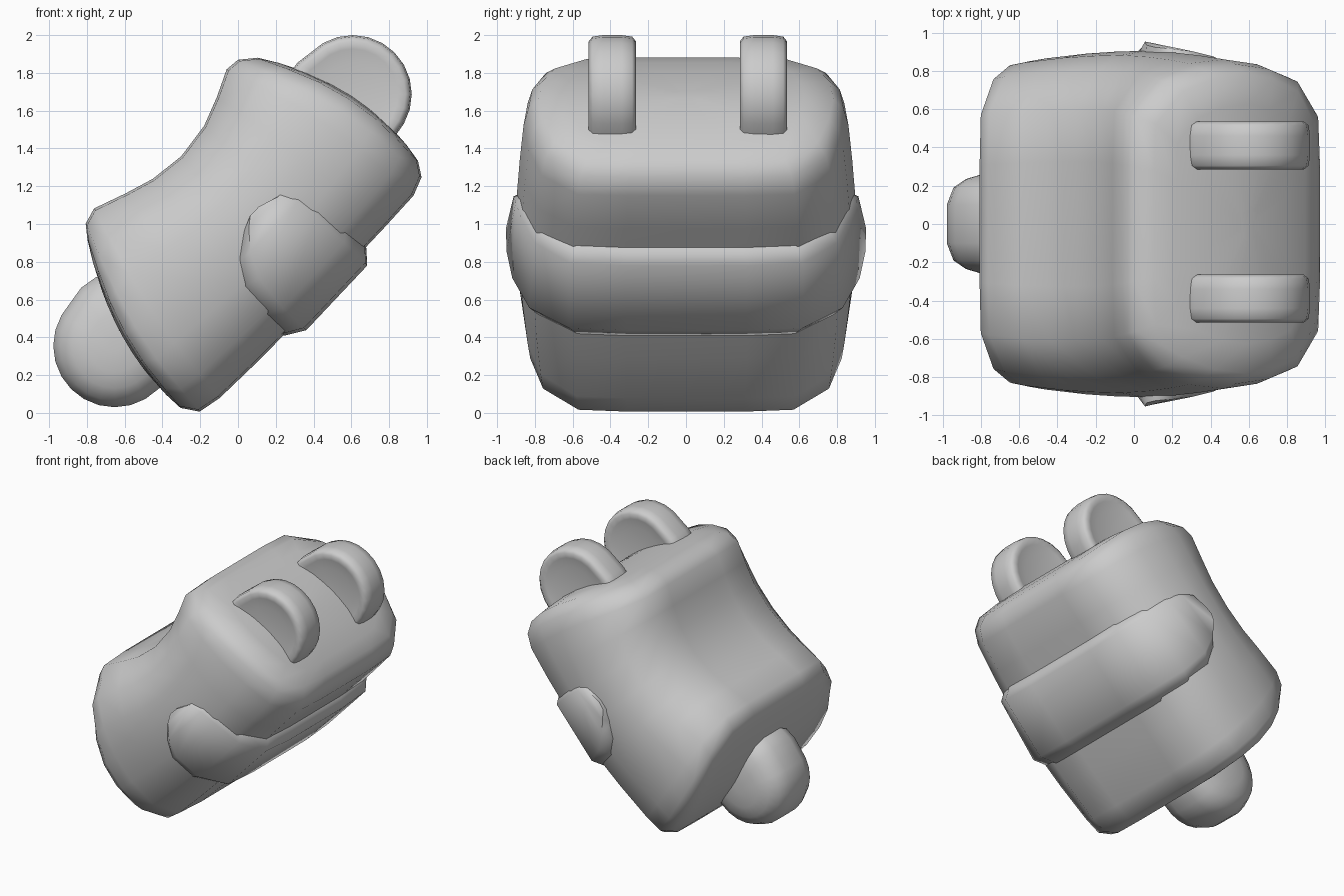
import bpy, bmesh, math

if "Cube" in bpy.data.objects:
    bpy.data.objects.remove(bpy.data.objects["Cube"])

grey = bpy.data.materials.new("plain grey")
grey.diffuse_color = (0.6, 0.6, 0.6, 1)
grey.use_nodes = True
grey.node_tree.nodes["Principled BSDF"].inputs["Base Color"].default_value = grey.diffuse_color


def tilt(s, y, t):
    """Body coordinates (along the body, sideways, towards the back) to world."""
    return (0.05 + 0.686 * s - 0.727 * t, y, 0.97 + 0.727 * s + 0.686 * t)


def finish(name, bm, angle=60):
    bmesh.ops.recalc_face_normals(bm, faces=bm.faces)
    me = bpy.data.meshes.new(name)
    bm.to_mesh(me)
    bm.free()
    me.materials.append(grey)
    ob = bpy.data.objects.new(name, me)
    bpy.context.collection.objects.link(ob)
    bpy.ops.object.select_all(action='DESELECT')
    ob.select_set(True)
    bpy.context.view_layer.objects.active = ob
    bpy.ops.object.shade_smooth_by_angle(angle=math.radians(angle))
    return ob


def loft(bm, rings):
    """Skin closed rings of points and cap both ends."""
    vs = [[bm.verts.new(p) for p in r] for r in rings]
    n = len(vs[0])
    for a, b in zip(vs, vs[1:]):
        for i in range(n):
            j = (i + 1) % n
            bm.faces.new((a[i], a[j], b[j], b[i]))
    bm.faces.new(vs[0])
    bm.faces.new(vs[-1])


# Body: rounded rectangular sections lofted along the tilted axis
half = [(0.36, 0), (0.67, 0.01), (0.89, 0.14), (0.97, 0.32), (1, 0.5),
        (0.975, 0.68), (0.89, 0.85), (0.67, 0.99), (0.36, 1)]
section = half + [(-u, v) for u, v in reversed(half)]
# underside s, t / back s, t / half width / bulge
stations = [(-0.93, -0.39, -0.62, 0.58, 0.81, -0.09),
            (-0.875, -0.477, -0.565, 0.645, 0.85, -0.08),
            (-0.75, -0.505, -0.476, 0.668, 0.865, -0.06),
            (-0.45, -0.52, -0.30, 0.60, 0.89, -0.02),
            (-0.263, -0.523, -0.147, 0.549, 0.90, 0),
            (0.0, -0.52, 0.043, 0.522, 0.905, 0),
            (0.25, -0.52, 0.242, 0.544, 0.895, 0.01),
            (0.50, -0.52, 0.40, 0.60, 0.88, 0.03),
            (0.735, -0.516, 0.542, 0.663, 0.86, 0.07),
            (0.835, -0.48, 0.62, 0.654, 0.835, 0.09),
            (0.885, -0.407, 0.70, 0.585, 0.78, 0.105)]


def body_ring(st, k=1.0):
    sb, tb, se, te, w, bulge = st
    pts = []
    for u, v in section:
        v = 0.5 + (v - 0.5) * k
        # the ends curve back towards the corners
        round_off = -0.25 * bulge * max(0, abs(u) * k - 0.6) / 0.4
        s = sb + (se - sb) * v + bulge * 4 * v * (1 - v) + round_off
        pts.append(tilt(s, u * w * k, tb + (te - tb) * v))
    return pts


bm = bmesh.new()
ends = (0.1, 0.5, 0.8)
rings = [body_ring(stations[0], k) for k in ends]
rings += [body_ring(st) for st in stations]
rings += [body_ring(stations[-1], k) for k in reversed(ends)]
loft(bm, rings)
finish("body", bm)


# Band wrapped round the underside and up both sides: y, t, s from, s to
side = [(0.945, 0.04, 0.05, 0.14), (0.955, 0.0, -0.04, 0.275),
        (0.95, -0.09, -0.15, 0.33), (0.92, -0.22, -0.24, 0.36),
        (0.83, -0.42, -0.275, 0.365), (0.62, -0.575, -0.275, 0.365),
        (0.32, -0.592, -0.275, 0.36)]
path = side + [(-y, t, a, b) for y, t, a, b in reversed(side)]


def taper(s, y):
    """The band thins towards the head on the sides."""
    return y * (1 - 0.18 * max(0, s) * max(0, abs(y) - 0.6) / 0.35)


rings = []
for y, t, a, b in path:
    iy, it = y * 0.93, t * 0.89          # edge sunk towards the body
    ky, kt = y * 0.85, t * 0.80          # hidden inside the body
    a2, b2 = a + 0.16 * (b - a), b - 0.1 * (b - a)
    rings.append([tilt(a, ky, kt), tilt(a, iy, it), tilt(a2, taper(a2, y), t),
                  tilt(b2, taper(b2, y), t), tilt(b, taper(b, iy), it),
                  tilt(b, ky, kt)])
bm = bmesh.new()
loft(bm, rings)
finish("belly_band", bm)


def disc(name, cx, cy, cz, profile, into, sides=24):
    """Turned disc along y, widened on the side that sinks into the body."""
    bm = bmesh.new()
    rings = []
    for r, o in profile:
        ring = []
        for i in range(sides):
            c, d = (f(2 * math.pi * i / sides) for f in (math.cos, math.sin))
            k = r * (1 + 0.16 * min(1, 2 * max(0, into * (0.686 * c + 0.727 * d))))
            ring.append((cx + k * c, cy + o, cz + k * d))
        rings.append(ring)
    loft(bm, rings)
    return finish(name, bm)


# Ears: thick discs with a shallow dished face on both sides
dish = [(0.03, 0.102), (0.17, 0.106), (0.24, 0.117), (0.28, 0.125), (0.305, 0.105), (0.313, 0.05)]
ear = dish + [(r, -o) for r, o in reversed(dish)]
disc("right_ear", 0.607, -0.39, 1.687, ear, -1)
disc("left_ear", 0.607, 0.41, 1.687, ear, -1)

# Tail: domed round button
dome = [(0.03, 0.265), (0.14, 0.26), (0.225, 0.235), (0.29, 0.19), (0.325, 0.10)]
disc("tail", -0.653, 0, 0.355, dome + [(r, -o) for r, o in reversed(dome)], 1)
